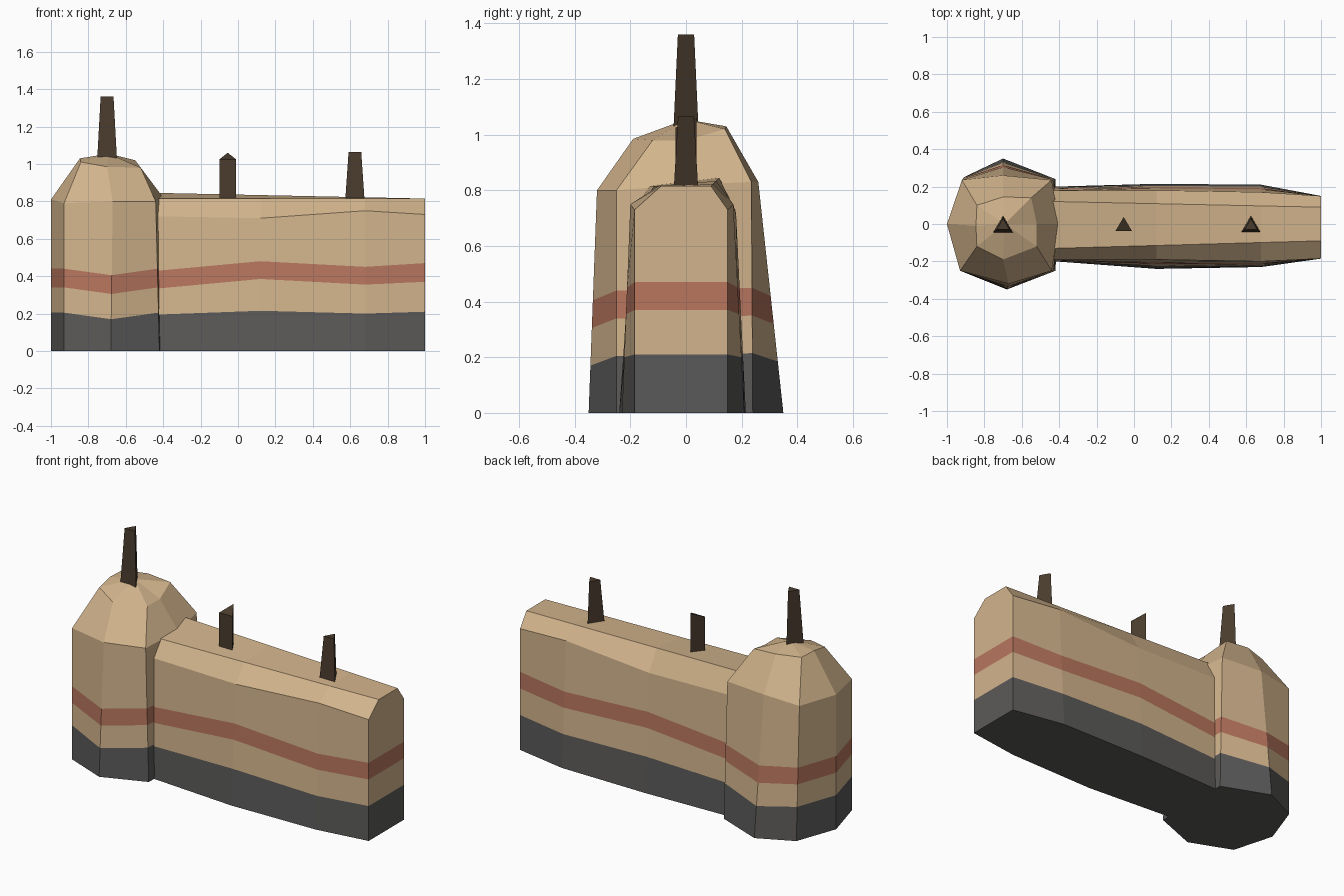
import bpy
from mathutils import Vector

cube = bpy.data.objects.get("Cube")
if cube:
    bpy.data.objects.remove(cube)


def material(name, r, g, b):
    m = bpy.data.materials.new(name)
    m.use_nodes = True
    m.diffuse_color = (r, g, b, 1)
    bsdf = next(n for n in m.node_tree.nodes if n.type == 'BSDF_PRINCIPLED')
    bsdf.inputs["Base Color"].default_value = (r, g, b, 1)
    return m


stone = material("tan plaster", 0.645, 0.456, 0.263)
stripe = material("clay red stripe", 0.479, 0.181, 0.112)
footing = material("dark grey footing", 0.105, 0.102, 0.100)
wood = material("dark wood", 0.069, 0.045, 0.027)
PALETTE = [stone, stripe, footing]
BANDS = [2, 0, 1, 0]    # footing, plaster, stripe, plaster, from the ground up


def build(name, verts, faces, slots, mats):
    mesh = bpy.data.meshes.new(name)
    mesh.from_pydata(verts, [], faces)
    for m in mats:
        mesh.materials.append(m)
    for poly, slot in zip(mesh.polygons, slots):
        poly.material_index = slot
    mesh.update()
    obj = bpy.data.objects.new(name, mesh)
    bpy.context.collection.objects.link(obj)
    return obj


def banded_edge(base, shoulder, heights):
    """Points up a wall edge: base, three band heights, shoulder."""
    base, shoulder = Vector(base), Vector(shoulder)
    return [base] + [base.lerp(shoulder, h / shoulder.z) for h in heights] + [shoulder]


# Rampart: cross-sections lofted along x
# x, front base, front shoulder, back base, back shoulder, shoulder z, band heights
STATIONS = [
    (-0.60, -0.19, -0.17, 0.19, 0.17, 0.72, (0.19, 0.32, 0.415)),
    (-0.42, -0.20, -0.19, 0.20, 0.18, 0.72, (0.195, 0.335, 0.43)),
    (0.12, -0.24, -0.19, 0.215, 0.18, 0.71, (0.215, 0.385, 0.48)),
    (0.68, -0.23, -0.20, 0.21, 0.17, 0.75, (0.20, 0.355, 0.45)),
    (1.00, -0.185, -0.185, 0.15, 0.15, 0.73, (0.21, 0.37, 0.47)),
]
verts, faces, slots = [], [], []
for x, fb, fs, bb, bs, sz, bands in STATIONS:
    t = (x + 0.42) / 1.42
    ridge_z = 0.845 - 0.03 * t
    front = banded_edge((x, fb, 0), (x, fs, sz), bands)
    back = banded_edge((x, bb, 0), (x, bs, sz), bands)
    top = [Vector((x, -0.13 + 0.04 * t, ridge_z - 0.03 * (1 - t))),
           Vector((x, 0.12 - 0.03 * t, ridge_z))]
    verts += front + top + back[::-1]
n = len(verts) // len(STATIONS)
ring_slots = BANDS + [0, 0, 0] + BANDS[::-1] + [2]
for s in range(len(STATIONS) - 1):
    for i in range(n):
        j = (i + 1) % n
        a = s * n
        faces.append((a + i, a + n + i, a + n + j, a + j))
        slots.append(ring_slots[i])
# End faces, cut into the same bands
for a, flip in ((0, True), (len(verts) - n, False)):
    for i, slot in enumerate(BANDS):
        f = (a + i, a + n - 1 - i, a + n - 2 - i, a + i + 1)
        faces.append(f[::-1] if flip else f)
        slots.append(slot)
    f = (a + 4, a + 7, a + 6, a + 5)
    faces.append(f[::-1] if flip else f)
    slots.append(0)
build("rampart", verts, faces, slots, PALETTE)

# Tower: eight columns, counter-clockwise, each base / shoulder / roof rim
COLUMNS = [
    ((-1.00, 0.00), (-1.00, 0.00, 0.81), (-0.845, -0.01, 1.03), 0.0),
    ((-0.93, -0.25), (-0.93, -0.25, 0.79), (-0.84, -0.12, 1.01), 0.0),
    ((-0.68, -0.35), (-0.67, -0.32, 0.80), (-0.70, -0.19, 0.985), -0.035),
    ((-0.42, -0.25), (-0.44, -0.25, 0.80), (-0.52, -0.12, 0.98), 0.0),
    ((-0.41, 0.00), (-0.40, 0.00, 0.82), (-0.52, 0.00, 0.98), 0.0),
    ((-0.42, 0.24), (-0.44, 0.235, 0.83), (-0.55, 0.14, 1.02), 0.01),
    ((-0.70, 0.35), (-0.70, 0.26, 0.83), (-0.70, 0.145, 1.03), -0.02),
    ((-0.91, 0.25), (-0.92, 0.235, 0.81), (-0.84, 0.10, 1.03), 0.0),
]
verts, faces, slots = [], [], []
for base, shoulder, rim, shift in COLUMNS:
    bands = [h + shift for h in (0.205, 0.34, 0.44)]
    verts += banded_edge((*base, 0), shoulder, bands) + [Vector(rim)]
count, rows = len(COLUMNS), 6
verts.append(Vector((-0.69, 0, 1.055)))
for c in range(count):
    a, b = c * rows, ((c + 1) % count) * rows
    for i, slot in enumerate(BANDS + [0]):
        faces.append((a + i, b + i, b + i + 1, a + i + 1))
        slots.append(slot)
    faces.append((a + 5, b + 5, count * rows))
    slots.append(0)
faces.append([c * rows for c in reversed(range(count))])
slots.append(2)
build("tower", verts, faces, slots, PALETTE)


# Roof stakes: tapered three-sided posts
def stake(name, x, z, top, half, taper, slant=0.0):
    ring = [(-1, -0.85), (1, -0.85), (0, 0.85)]
    verts = [(x + half * u, half * v, z) for u, v in ring]
    verts += [(x + half * taper * u, half * taper * v, top + (slant if u == 0 else 0))
              for u, v in ring]
    faces = [(2, 1, 0), (3, 4, 5)]
    faces += [(i, (i + 1) % 3, (i + 1) % 3 + 3, i + 3) for i in range(3)]
    build(name, verts, faces, [0] * 5, [wood])


stake("tower_stake", -0.70, 1.02, 1.36, 0.053, 0.65)
stake("middle_stake", -0.055, 0.80, 1.025, 0.044, 1.0, 0.035)
stake("end_stake", 0.625, 0.80, 1.065, 0.052, 0.65)
